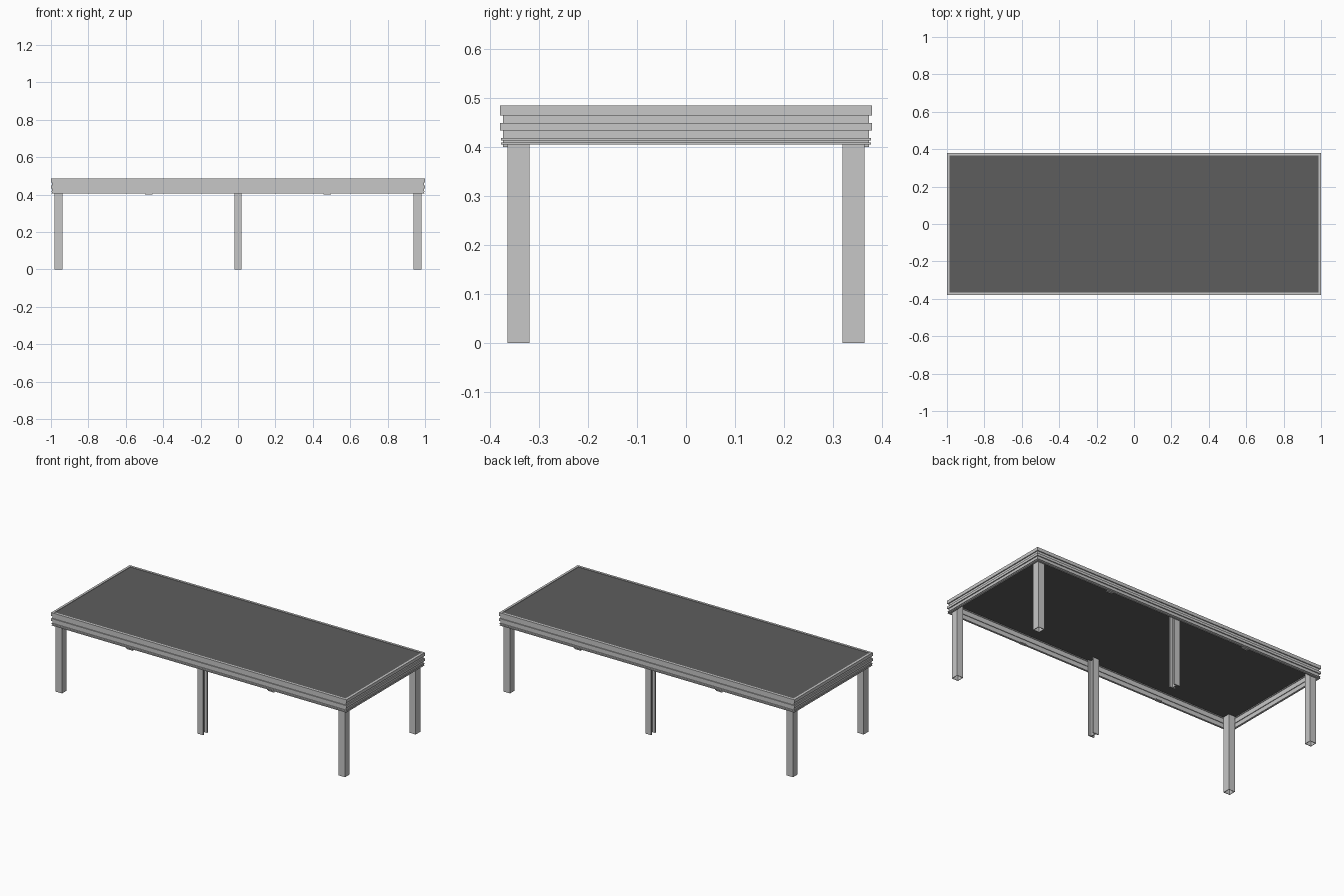
import bpy, bmesh

if "Cube" in bpy.data.objects:
    bpy.data.objects.remove(bpy.data.objects["Cube"])


def material(name, value):
    m = bpy.data.materials.new(name)
    m.diffuse_color = (value, value, value, 1)
    m.use_nodes = True
    m.node_tree.nodes["Principled BSDF"].inputs["Base Color"].default_value = m.diffuse_color
    return m


metal = material("light_grey_metal", 0.57)
deck_grey = material("dark_grey_deck", 0.11)


def finish(name, bm, mat):
    bmesh.ops.recalc_face_normals(bm, faces=bm.faces)
    me = bpy.data.meshes.new(name)
    bm.to_mesh(me)
    bm.free()
    me.materials.append(mat)
    ob = bpy.data.objects.new(name, me)
    bpy.context.collection.objects.link(ob)
    return ob


def box(name, centre, size, mat):
    bm = bmesh.new()
    bmesh.ops.create_cube(bm, size=1)
    for v in bm.verts:
        v.co = [c + s * k for c, s, k in zip(centre, size, v.co)]
    return finish(name, bm, mat)


def rect_sweep(name, profile, half_x, half_y, centre, mat):
    """Sweep a closed (inset, z) profile around a mitred rectangle."""
    bm = bmesh.new()
    rings = []
    for sx, sy in ((1, 1), (-1, 1), (-1, -1), (1, -1)):
        rings.append([bm.verts.new((centre[0] + sx * (half_x - d),
                                    centre[1] + sy * (half_y - d), z))
                      for d, z in profile])
    n = len(profile)
    for i in range(4):
        a, b = rings[i], rings[(i + 1) % 4]
        for j in range(n):
            k = (j + 1) % n
            bm.faces.new((a[j], b[j], b[k], a[k]))
    return finish(name, bm, mat)


def extrude_outline(name, outline, centre, z0, z1, mat):
    bm = bmesh.new()
    low = bm.faces.new([bm.verts.new((centre[0] + x, centre[1] + y, z0))
                        for x, y in outline])
    top = bmesh.ops.extrude_face_region(bm, geom=[low])["geom"]
    for v in top:
        if isinstance(v, bmesh.types.BMVert):
            v.co.z = z1
    return finish(name, bm, mat)


# Grooved edge frame, listed as (inset, height) from the bottom up
LEG_TOP = 0.47
frame_profile = [
    (0.002, 0.405), (0.002, 0.409), (0.006, 0.409), (0.006, 0.414),
    (0.002, 0.414), (0.002, 0.419), (0.006, 0.419), (0.006, 0.434),
    (0, 0.434), (0, 0.449), (0.006, 0.449), (0.006, 0.465),
    (0, 0.465), (0, 0.485), (0.014, 0.485), (0.014, 0.465),
    (0.010, 0.465), (0.010, 0.449), (0.014, 0.449), (0.014, 0.434),
    (0.010, 0.434), (0.010, 0.409), (0.014, 0.409), (0.014, 0.405)]
rect_sweep("edge_frame", frame_profile, 1, 0.38, (0, 0), metal)

# Deck panel set just inside the rim
box("deck_panel", (0, 0, 0.476), (1.974, 0.734, 0.013), deck_grey)

# Hollow square corner legs
tube = [(0, 0), (0, LEG_TOP), (0.003, LEG_TOP), (0.003, 0)]
for sx in (-1, 1):
    for sy in (-1, 1):
        rect_sweep("corner_leg", tube, 0.0215, 0.0225,
                   (sx * 0.959, sy * 0.342), metal)

# Middle legs with an H-shaped section, grooves facing both ends
w, h, web, fl = 0.0195, 0.0225, 0.003, 0.007
quarter = [(w, h), (w, h - fl), (web, h - fl)]
outline = (quarter + [(x, -y) for x, y in reversed(quarter)]
           + [(-x, -y) for x, y in quarter]
           + [(-x, y) for x, y in reversed(quarter)])
for sy in (-1, 1):
    extrude_outline("middle_leg", outline, (0, sy * 0.342), 0, LEG_TOP, metal)
    # Small pads under the long rails, midway between legs
    for sx in (-1, 1):
        box("rail_pad", (sx * 0.478, sy * 0.366, 0.403),
            (0.04, 0.016, 0.006), metal)
